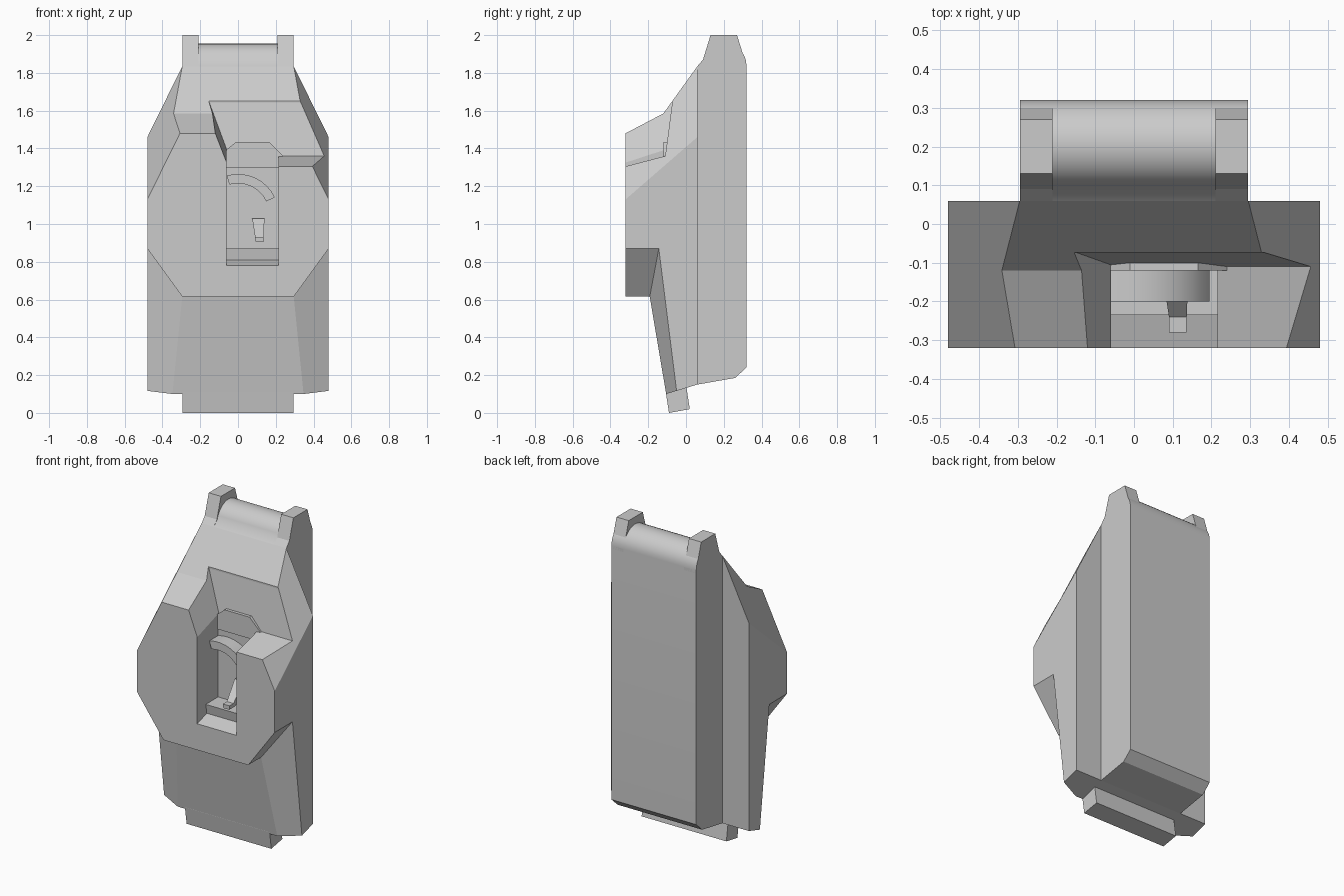
import bpy, bmesh
from math import cos, sin, radians
from mathutils import Vector

if "Cube" in bpy.data.objects:
    bpy.data.objects.remove(bpy.data.objects["Cube"])


def prism(name, profile, lo, hi, axis='x', cuts=()):
    """Extrude a profile along x (points are y,z) or y (points are x,z), then slice by planes."""
    bm = bmesh.new()
    place = (lambda t, p: (t, p[0], p[1])) if axis == 'x' else (lambda t, p: (p[0], t, p[1]))
    rings = [[bm.verts.new(place(t, p)) for p in profile] for t in (lo, hi)]
    n = len(profile)
    bm.faces.new(rings[0])
    bm.faces.new(rings[1][::-1])
    for i in range(n):
        j = (i + 1) % n
        bm.faces.new((rings[0][j], rings[0][i], rings[1][i], rings[1][j]))
    for a, b, c in cuts:
        a, b, c = Vector(a), Vector(b), Vector(c)
        normal = (b - a).cross(c - a).normalized()
        centre = sum((v.co for v in bm.verts), Vector()) / len(bm.verts)
        if normal.dot(a - centre) < 0:
            normal = -normal
        bmesh.ops.bisect_plane(bm, geom=bm.verts[:] + bm.edges[:] + bm.faces[:], dist=1e-5,
                               plane_co=a, plane_no=normal, clear_outer=True)
        bmesh.ops.holes_fill(bm, edges=[e for e in bm.edges if e.is_boundary], sides=0)
    bmesh.ops.recalc_face_normals(bm, faces=bm.faces[:])
    mesh = bpy.data.meshes.new(name)
    bm.to_mesh(mesh)
    bm.free()
    ob = bpy.data.objects.new(name, mesh)
    bpy.context.collection.objects.link(ob)
    return ob


def both_sides(*points):
    return [[(s * x, y, z) for x, y, z in points] for s in (1, -1)]


def subtract(target, cutter):
    mod = target.modifiers.new('cut', 'BOOLEAN')
    mod.operation, mod.solver, mod.object = 'DIFFERENCE', 'EXACT', cutter
    bpy.context.view_layer.objects.active = target
    bpy.ops.object.modifier_apply(modifier=mod.name)
    bpy.data.objects.remove(cutter)


def smooth(ob):
    bpy.ops.object.select_all(action='DESELECT')
    ob.select_set(True)
    bpy.context.view_layer.objects.active = ob
    bpy.ops.object.shade_smooth_by_angle(angle=radians(30))


# Narrow back spine with a rounded crest
crest = [(0.205 + 0.115 * cos(radians(a)), 1.84 + 0.115 * sin(radians(a))) for a in range(0, 166, 11)]
spine = prism('back_spine', [(0.06, 0.15), (0.26, 0.185), (0.32, 0.24)] + crest + [(0.06, 1.835)],
              -0.295, 0.295)
smooth(spine)

# Raised lugs either side of the crest
for side, lo, hi in (('left', -0.295, -0.21), ('right', 0.21, 0.295)):
    prism(side + '_lug', [(0.06, 1.82), (0.06, 1.835), (0.09, 1.87), (0.13, 2.0), (0.27, 2.0),
                          (0.32, 1.84), (0.32, 1.82)], lo, hi)

# Wide front housing with chamfered corners
chamfers = (both_sides((0.48, -0.32, 1.13), (0.48, 0.06, 1.46), (0.295, 0.06, 1.835))
            + both_sides((0.295, -0.32, 0.615), (0.48, -0.32, 0.87), (0.48, 0.0, 0.87)))
housing = prism('front_housing', [(0.06, 0.615), (0.06, 1.835), (-0.12, 1.585), (-0.32, 1.48),
                                  (-0.32, 0.615)], -0.48, 0.48, cuts=chamfers)

# Upper right notch with a slanted left wall
notch = prism('notch_cutter', [(-0.5, 1.258), (-0.11, 1.36), (-0.073, 1.64), (-0.073, 1.9), (-0.5, 1.9)],
              -0.4, 0.7, cuts=[[(-0.12, -0.32, 1.48), (-0.06, -0.32, 1.325), (-0.15, -0.073, 1.638)]])
subtract(housing, notch)

# Central slot with a stepped sill
slot = prism('slot_cutter', [(-0.4, 0.755), (-0.225, 0.81), (-0.112, 0.87), (-0.112, 1.42), (-0.4, 1.42)],
             -0.06, 0.215)
subtract(housing, slot)

# Tapered lower body
prism('lower_body', [(0.06, 0.15), (0.06, 0.87), (-0.235, 0.87), (-0.105, 0.1)], -0.48, 0.48,
      cuts=both_sides((0.295, -0.192, 0.615), (0.48, -0.112, 0.615), (0.48, -0.05, 0.12)))

# Bottom tab
prism('bottom_tab', [(-0.1, 0.17), (-0.107, 0.11), (-0.09, 0.0), (0.02, 0.02), (-0.003, 0.17)],
      -0.295, 0.295)

# Back plate in the slot, its chamfered top showing above the shelf
prism('slot_plate', [(-0.06, 1.3), (0.215, 1.3), (0.24, 1.36), (0.165, 1.435), (-0.01, 1.435),
                     (-0.065, 1.39)], -0.12, -0.08, axis='y')

# Curved hood inside the slot
angles = [radians(25 + 81 * i / 8) for i in range(9)]
arc = lambda r, seq: [(r * cos(a), 1.05 + r * sin(a)) for a in seq]
smooth(prism('slot_hood', arc(0.215, angles) + arc(0.165, angles[::-1]), -0.2, -0.1, axis='y'))

# Small lever angled forward under the hood, narrowing to a foot
prism('lever', [(-0.1, 1.03), (-0.14, 1.03), (-0.24, 0.93), (-0.28, 0.93), (-0.28, 0.905),
                (-0.22, 0.905), (-0.1, 0.99)], 0.075, 0.14,
      cuts=[[(0.075, 0, 1.03), (0.095, 0, 0.9), (0.075, -0.3, 1.03)],
            [(0.14, 0, 1.03), (0.135, 0, 0.9), (0.14, -0.3, 1.03)]])
